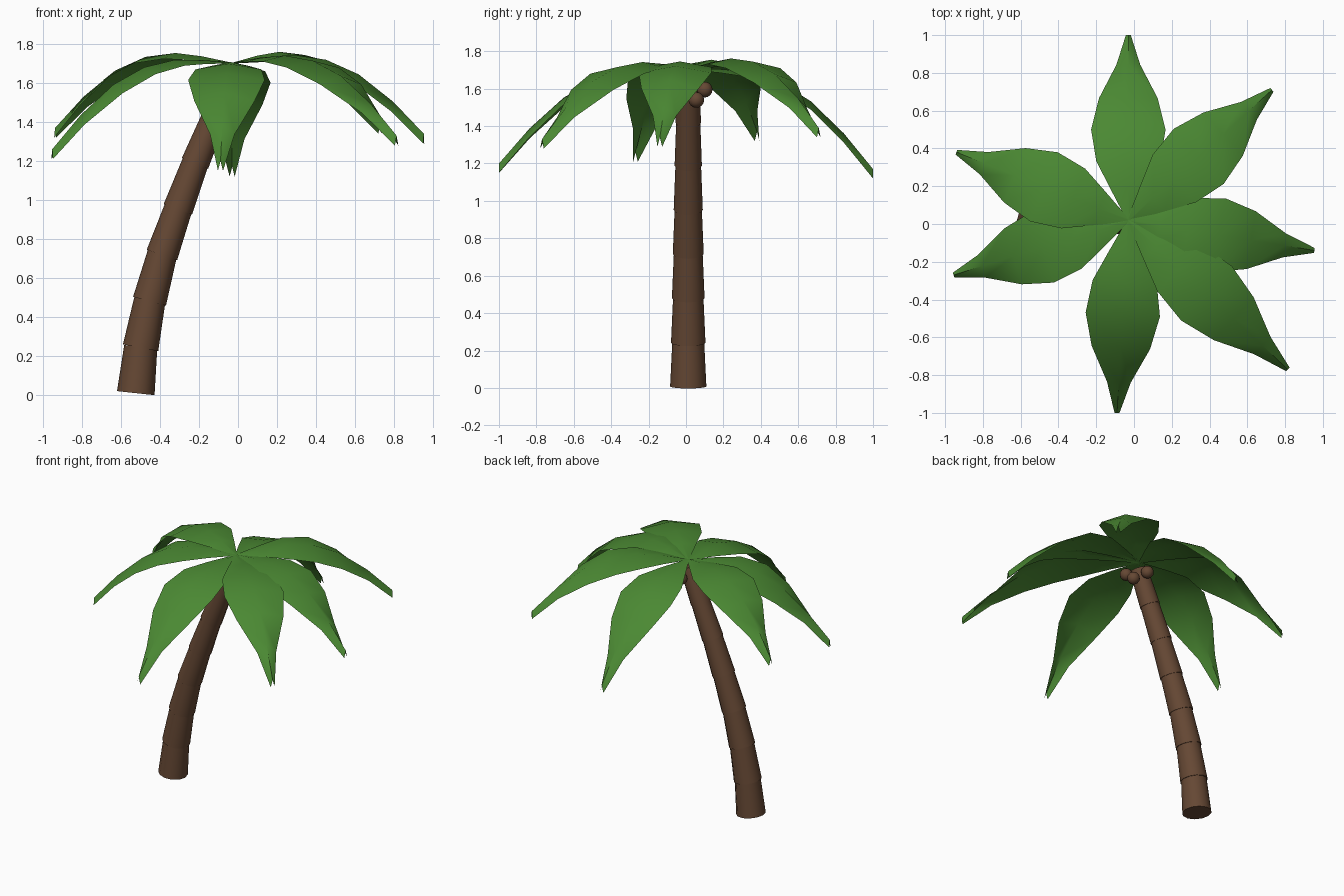
import bpy, bmesh, math
from mathutils import Vector

cube = bpy.data.objects.get("Cube")
if cube:
    bpy.data.objects.remove(cube, do_unlink=True)


def make_material(name, rgb):
    mat = bpy.data.materials.new(name)
    mat.use_nodes = True
    mat.diffuse_color = (*rgb, 1)
    bsdf = mat.node_tree.nodes["Principled BSDF"]
    bsdf.inputs["Base Color"].default_value = (*rgb, 1)
    bsdf.inputs["Roughness"].default_value = 0.9
    return mat


green = make_material("leaf green", (0.07, 0.25, 0.033))
bark = make_material("bark brown", (0.13, 0.064, 0.034))


def finish(obj, name, mat, angle):
    obj.name = name
    obj.data.materials.append(mat)
    bpy.ops.object.select_all(action="DESELECT")
    obj.select_set(True)
    bpy.context.view_layer.objects.active = obj
    bpy.ops.object.shade_smooth_by_angle(angle=math.radians(angle))


# Trunk: a leaning stack of tapered rings, each a little wider than the one below ends
TRUNK_Y = 0.012
joints = [(-0.525, 0.01), (-0.5, 0.243), (-0.454, 0.482), (-0.39, 0.72),
          (-0.308, 0.954), (-0.22, 1.19), (-0.125, 1.42), (-0.03, 1.65)]
for i, (low, high) in enumerate(zip(joints, joints[1:])):
    a, b = (Vector((x, TRUNK_Y, z)) for x, z in (low, high))
    axis = b - a
    radius = 0.097 - 0.0048 * i
    bpy.ops.mesh.primitive_cone_add(
        vertices=12, radius1=radius, radius2=radius * 0.88,
        depth=axis.length + 0.005, location=(a + b) / 2,
        rotation=(0, math.atan2(axis.x, axis.z), 0))
    finish(bpy.context.object, f"trunk_ring_{i + 1}", bark, 40)

# Coconuts hanging under the crown
for i, spot in enumerate([(0.05, -0.02, 1.6), (-0.03, 0.1, 1.595), (0.05, 0.055, 1.54)]):
    bpy.ops.mesh.primitive_uv_sphere_add(segments=12, ring_count=8, radius=0.042, location=spot)
    finish(bpy.context.object, f"coconut_{i + 1}", bark, 60)

# Leaf stations: distance along, half width, ridge height, edge drop below the ridge
stations = [(0, 0.008, 1.705, 0.004), (0.17, 0.095, 1.738, 0.02), (0.32, 0.17, 1.755, 0.03),
            (0.49, 0.197, 1.735, 0.035), (0.66, 0.155, 1.665, 0.045),
            (0.84, 0.063, 1.53, 0.05), (1, 0.013, 1.37, 0.05)]
crown = Vector((-0.03, 0.02))


def make_leaf(name, tip_x, tip_y, tip_z):
    """Arched, ridged leaf from the crown to the tip."""
    reach = Vector((tip_x, tip_y)) - crown
    side = Vector((-reach.y, reach.x)).normalized()
    sag = tip_z - stations[-1][2]
    bm = bmesh.new()
    rows = []
    for t, half, height, drop in stations:
        row = []
        for s in (-1, 0, 1):
            p = crown + reach * t + side * half * s
            row.append(bm.verts.new((p.x, p.y, height + sag * t - drop * abs(s))))
        rows.append(row)
    for r, q in zip(rows, rows[1:]):
        for c in range(2):
            bm.faces.new((r[c], q[c], q[c + 1], r[c + 1]))
    bmesh.ops.recalc_face_normals(bm, faces=bm.faces)
    if sum(f.normal.z for f in bm.faces) < 0:
        bmesh.ops.reverse_faces(bm, faces=bm.faces)
    mesh = bpy.data.meshes.new(name)
    bm.to_mesh(mesh)
    bm.free()
    obj = bpy.data.objects.new(name, mesh)
    bpy.context.collection.objects.link(obj)
    finish(obj, name, green, 60)


tips = {"back": (-0.03, 1.0, 1.17), "back_left": (0.73, 0.71, 1.39),
        "left": (0.955, -0.14, 1.34), "front_left": (0.815, -0.77, 1.33),
        "front": (-0.09, -1.0, 1.2), "front_right": (-0.955, -0.27, 1.26),
        "back_right": (-0.94, 0.38, 1.37)}
for place, tip in tips.items():
    make_leaf(f"leaf_{place}", *tip)
